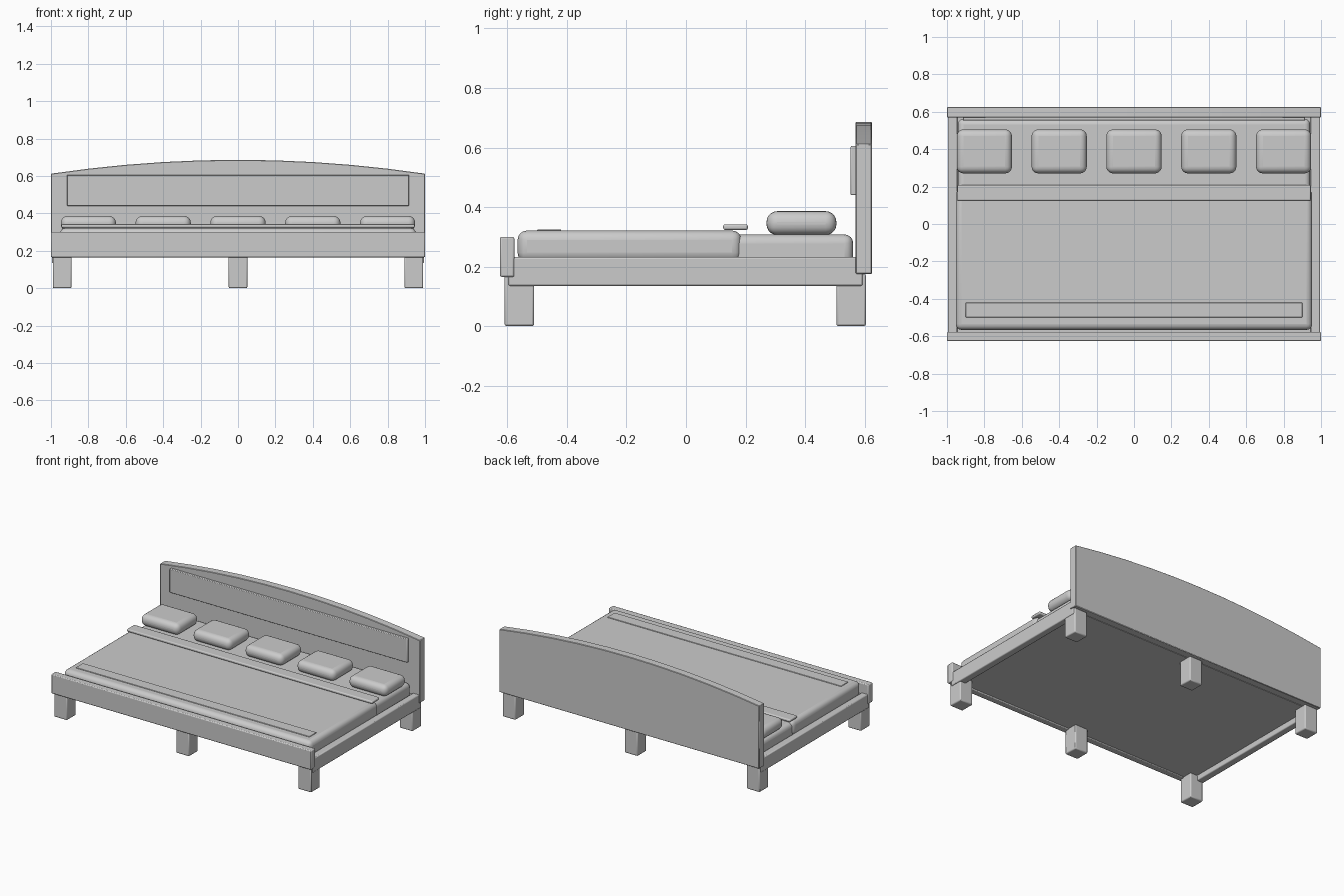
import bpy, bmesh, math
from mathutils import Vector

cube = bpy.data.objects.get("Cube")
if cube:
    bpy.data.objects.remove(cube)

grey = bpy.data.materials.new("plain_grey")
grey.use_nodes = True
GREY = (0.6, 0.6, 0.6, 1)
grey.diffuse_color = GREY
grey.node_tree.nodes["Principled BSDF"].inputs["Base Color"].default_value = GREY


def finish(name, bm, bevel=0.0, segments=2):
    """Turn a bmesh into a softly bevelled object."""
    bmesh.ops.recalc_face_normals(bm, faces=bm.faces)
    mesh = bpy.data.meshes.new(name)
    bm.to_mesh(mesh)
    bm.free()
    mesh.materials.append(grey)
    obj = bpy.data.objects.new(name, mesh)
    bpy.context.collection.objects.link(obj)
    if bevel:
        mod = obj.modifiers.new("soft_edges", 'BEVEL')
        mod.width = bevel
        mod.segments = segments
        mod.limit_method = 'ANGLE'
        mod.angle_limit = math.radians(40)
    bpy.ops.object.select_all(action='DESELECT')
    obj.select_set(True)
    bpy.context.view_layer.objects.active = obj
    bpy.ops.object.shade_smooth_by_angle(angle=math.radians(35))
    return obj


def box(name, x, y, z, bevel=0.0, segments=2):
    """Box from (low, high) ranges on each axis."""
    bm = bmesh.new()
    bmesh.ops.create_cube(bm, size=1)
    ranges = (x, y, z)
    for v in bm.verts:
        v.co = Vector([r[0] if c < 0 else r[1] for c, r in zip(v.co, ranges)])
    return finish(name, bm, bevel, segments)


# Headboard: board with a shallow arched top
bm = bmesh.new()
STEPS = 10
outline = [(-1, 0.175), (1, 0.175)]
for i in range(STEPS + 1):
    x = 1 - 2 * i / STEPS
    outline.append((x, 0.612 + 0.074 * (1 - x * x)))
face = bm.faces.new([bm.verts.new((x, 0.57, z)) for x, z in outline])
back = bmesh.ops.extrude_face_region(bm, geom=[face])["geom"]
bmesh.ops.translate(bm, vec=(0, 0.055, 0),
                    verts=[g for g in back if isinstance(g, bmesh.types.BMVert)])
finish("headboard", bm, 0.003, 1)
box("headboard_panel", (-0.915, 0.915), (0.553, 0.575), (0.44, 0.605), 0.004)

# Frame
box("footboard", (-1, 1), (-0.625, -0.577), (0.165, 0.3), 0.006)
for side, name in ((1, "left"), (-1, "right")):
    box(name + "_rail", sorted((side * 0.945, side * 0.995)),
        (-0.597, 0.594), (0.135, 0.232), 0.006)
box("bed_base", (-0.95, 0.95), (-0.585, 0.575), (0.172, 0.225))

# Legs
for end, y in (("front", -0.56), ("back", 0.555)):
    for place, x in (("left", 0.94), ("middle", 0), ("right", -0.94)):
        box(f"{end}_{place}_leg", (x - 0.05, x + 0.05), (y - 0.05, y + 0.05),
            (0, 0.175), 0.007)

# Bedding
box("mattress", (-0.942, 0.942), (-0.56, 0.562), (0.2, 0.308), 0.03, 4)
box("blanket", (-0.953, 0.953), (-0.566, 0.187), (0.215, 0.321), 0.032, 4)
box("blanket_fold", (-0.945, 0.945), (0.125, 0.208), (0.323, 0.342), 0.007, 3)
box("blanket_hem", (-0.9, 0.9), (-0.5, -0.42), (0.315, 0.325), 0.002, 1)

# Pillows: plan corners are rounded first, then the top and bottom rims
for i in range(5):
    bm = bmesh.new()
    bmesh.ops.create_cube(bm, size=1)
    bmesh.ops.scale(bm, vec=(0.295, 0.235, 0.08), verts=bm.verts)
    bmesh.ops.translate(bm, vec=(0.4 * (i - 2), 0.388, 0.346), verts=bm.verts)
    finish(f"pillow_{i + 1}", bm, 0.036, 5)
